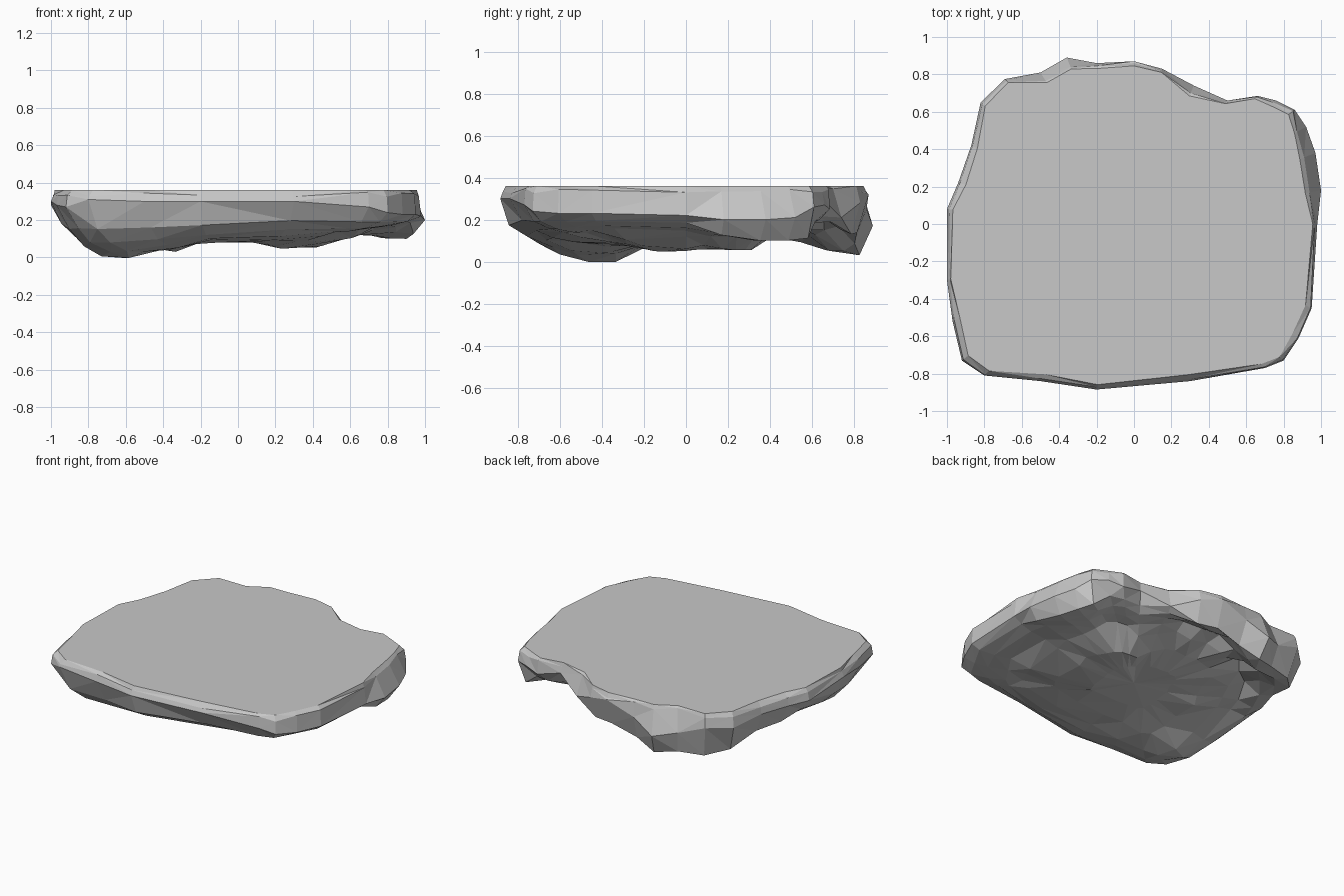
import bpy
import bmesh
import random

random.seed(4)
if "Cube" in bpy.data.objects:
    bpy.data.objects.remove(bpy.data.objects["Cube"], do_unlink=True)

# Stone colour
stone = bpy.data.materials.new("grey stone")
stone.use_nodes = True
colour = (0.58, 0.58, 0.58, 1.0)
stone.diffuse_color = colour
stone.node_tree.nodes["Principled BSDF"].inputs["Base Color"].default_value = colour

# Widest contour of the slab, counter-clockwise from its left side
contour = [
    (1, .18, .2), (.97, .38, .2), (.92, .52, .21), (.86, .61, .26), (.76, .66, .27),
    (.66, .685, .25), (.5, .66, .29), (.32, .74, .21), (.15, .83, .28), (0, .87, .32),
    (-.2, .86, .25), (-.36, .89, .17), (-.5, .81, .2), (-.69, .775, .27), (-.82, .65, .26),
    (-.87, .42, .28), (-.94, .22, .28), (-1, .08, .28), (-1, -.3, .3), (-.97, -.52, .28),
    (-.92, -.73, .27), (-.8, -.81, .31), (-.5, -.84, .3), (-.2, -.885, .3), (.3, -.84, .3),
    (.7, -.77, .27), (.8, -.73, .24), (.88, -.61, .23), (.95, -.45, .23), (.98, 0, .22)]

# Landmarks of the underside: back lip, groove behind it, belly
lip = [(.1, .77, .13), (-.34, .82, .03), (-.33, .75, .05), (-.45, .7, .05), (-.63, .67, .05),
       (-.58, .6, .08), (-.77, .4, .11), (-.72, .36, .12), (-.84, .1, .12)]
groove = [(.1, .63, .23), (-.25, .63, .24), (-.48, .53, .24), (-.61, .33, .22), (-.7, .12, .17)]
belly = [(0, .48, .16), (-.3, .46, .17), (-.48, .25, .14), (-.55, 0, .09), (0, .25, .11),
         (.33, .22, .05), (.33, -.1, .045), (-.65, -.43, -.01), (-.5, -.55, .03),
         (-.76, -.48, .02), (0, -.3, .08), (.3, -.5, .09), (0, -.7, .11), (-.4, -.7, .07),
         (-.72, -.62, .05), (.35, -.7, .13), (.6, -.55, .14), (.6, -.2, .1), (.65, .2, .12),
         (.88, .38, .1), (.5, .5, .17), (.75, -.4, .16), (.82, 0, .15), (-.8, -.2, .07)]
landmarks = lip + groove + belly


def underside_height(x, y):
    """Blend the landmark heights by closeness."""
    total = weight_sum = 0
    for px, py, pz in landmarks:
        weight = 1 / ((x - px) ** 2 + (y - py) ** 2 + .0005) ** 2
        total += weight * pz
        weight_sum += weight
    return total / weight_sum


def slope_share(x, y):
    """How gently the underside rises to the rim: steep at the back lip, gentle elsewhere."""
    if y > .15:
        return .8 if .2 < x < .8 else .3 if y < .5 and x < 0 else 0
    return .8 if y < -.75 else 1


def under_ring(scale, rim_share):
    """A contour-shaped ring on the underside."""
    ring = []
    for x, y, z in contour:
        s = scale * random.uniform(.985, 1.015)
        low = min(z - .02, underside_height(x * s, y * s))
        ring.append((x * s, y * s, low + (z - low) * rim_share * slope_share(x, y)))
    return ring


# Flat top and bevelled shoulder, set further in above low bulges
top, shoulder = [], []
for x, y, z in contour:
    inset = .045 if z < .22 else 0
    s = random.uniform(.955, .98) - inset
    top.append((x * s, y * s, .36))
    t = random.uniform(.982, .995) - inset
    shoulder.append((x * t, y * t, random.uniform(.325, .35)))

# Loft the rings into one closed slab
bm = bmesh.new()
under = [(.94, .5), (.85, .15), (.75, 0), (.64, 0), (.46, 0), (.25, 0)]
rings = [top, shoulder, contour] + [under_ring(s, share) for s, share in under]
loops = [[bm.verts.new(p) for p in ring] for ring in rings]
count = len(contour)
bm.faces.new(loops[0])
for upper, lower in zip(loops, loops[1:]):
    for i in range(count):
        j = (i + 1) % count
        bm.faces.new((upper[i], lower[i], lower[j], upper[j]))
centre = bm.verts.new((0, 0, underside_height(0, 0)))
for i in range(count):
    bm.faces.new((loops[-1][i], centre, loops[-1][(i + 1) % count]))

# Split the sides into irregular flat facets
bmesh.ops.triangulate(bm, faces=[f for f in bm.faces if len(f.verts) == 4], quad_method='SHORT_EDGE')
bmesh.ops.recalc_face_normals(bm, faces=bm.faces)

mesh = bpy.data.meshes.new("stone_slab")
bm.to_mesh(mesh)
bm.free()
mesh.materials.append(stone)
slab = bpy.data.objects.new("stone_slab", mesh)
bpy.context.collection.objects.link(slab)
